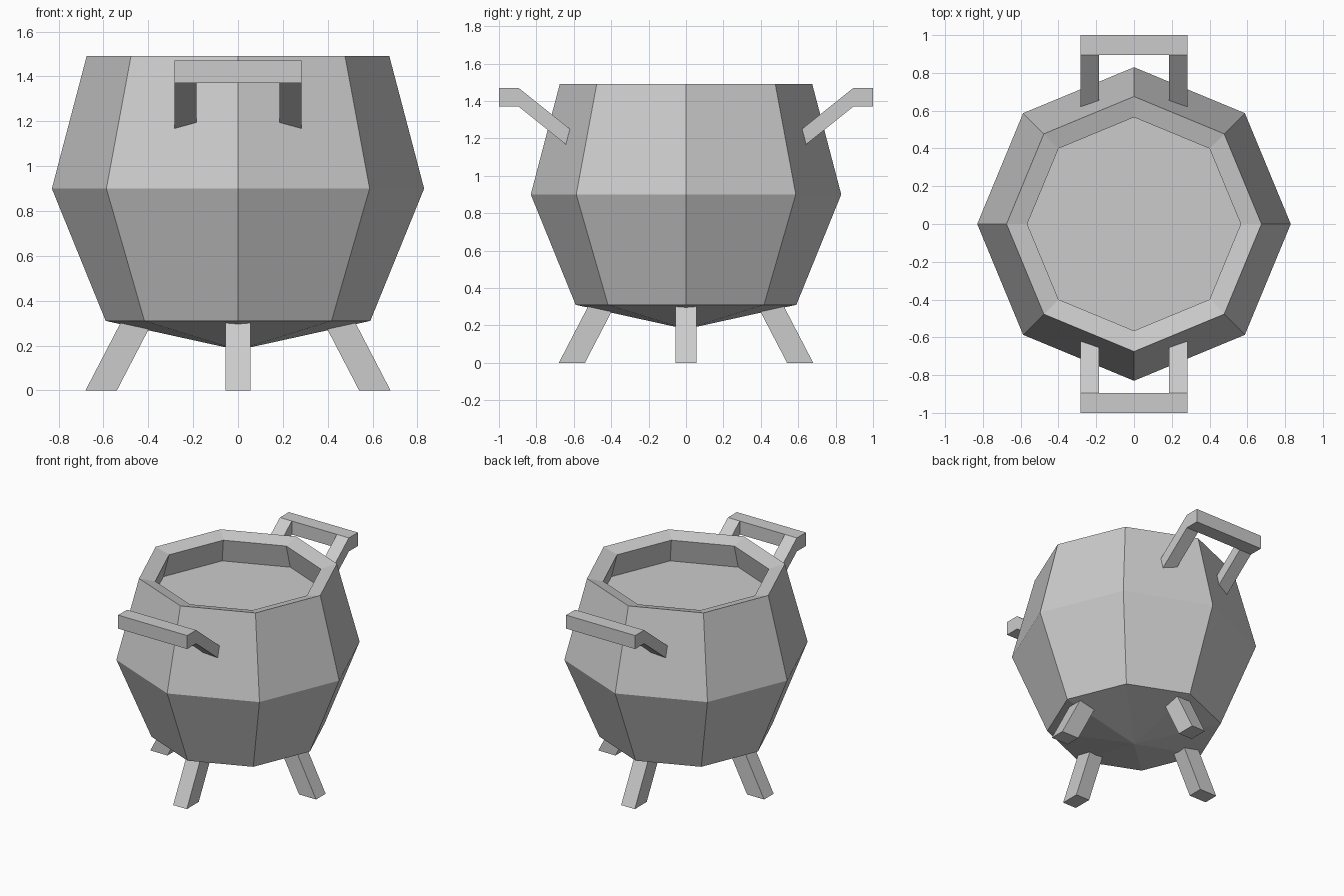
import bpy, bmesh
from math import pi, sin, cos
from mathutils import Matrix

if "Cube" in bpy.data.objects:
    bpy.data.objects.remove(bpy.data.objects["Cube"])


def finish(name, bm):
    bmesh.ops.recalc_face_normals(bm, faces=bm.faces)
    mesh = bpy.data.meshes.new(name)
    bm.to_mesh(mesh)
    bm.free()
    obj = bpy.data.objects.new(name, mesh)
    bpy.context.collection.objects.link(obj)
    return obj


def lathe(name, profile, sides=8):
    """Faceted body from (radius, z) points; radius 0 closes to a point."""
    bm = bmesh.new()
    rings = []
    for r, z in profile:
        n = sides if r else 1
        rings.append([bm.verts.new((r * cos(2 * pi * i / sides),
                                    r * sin(2 * pi * i / sides), z)) for i in range(n)])
    for a, b in zip(rings, rings[1:]):
        for i in range(sides):
            j = (i + 1) % sides
            if len(a) == 1:
                bm.faces.new((a[0], b[j], b[i]))
            else:
                bm.faces.new((a[i], a[j], b[j], b[i]))
    bm.faces.new(rings[-1])
    return finish(name, bm)


def prism(name, profile, x0, x1, turn):
    """Extrude an (outward distance, z) profile from x0 to x1, facing -y, then turn about z."""
    bm = bmesh.new()
    face = bm.faces.new([bm.verts.new((x0, -d, z)) for d, z in profile])
    ext = bmesh.ops.extrude_face_region(bm, geom=[face])["geom"]
    moved = [v for v in ext if isinstance(v, bmesh.types.BMVert)]
    bmesh.ops.translate(bm, verts=moved, vec=(x1 - x0, 0, 0))
    if face.is_valid and not any(len(e.link_faces) == 1 for e in bm.edges):
        pass
    else:
        bmesh.ops.holes_fill(bm, edges=bm.edges)
    bm.transform(Matrix.Rotation(turn, 4, 'Z'))
    return finish(name, bm)


# Pot: pointed base, belly, sloped thick rim and the filled surface inside
lathe("pot", [(0, 0.18), (0.59, 0.31), (0.83, 0.9), (0.675, 1.49),
              (0.565, 1.46), (0.612, 1.285)])

# Four splayed legs
leg = [(0.54, 0), (0.68, 0), (0.506, 0.335), (0.366, 0.335)]
for i in range(4):
    prism(f"leg_{i + 1}", leg, -0.056, 0.056, i * pi / 2)

# Front and back handles: a bar with two sloping arms
bar = [(0.895, 1.37), (1, 1.37), (1, 1.47), (0.895, 1.47)]
arm = [(0.895, 1.37), (0.895, 1.47), (0.585, 1.222), (0.585, 1.122)]
for side, turn in (("front", 0), ("back", pi)):
    prism(f"{side}_handle_bar", bar, -0.283, 0.283, turn)
    prism(f"{side}_handle_arm_left", arm, -0.283, -0.185, turn)
    prism(f"{side}_handle_arm_right", arm, 0.185, 0.283, turn)
